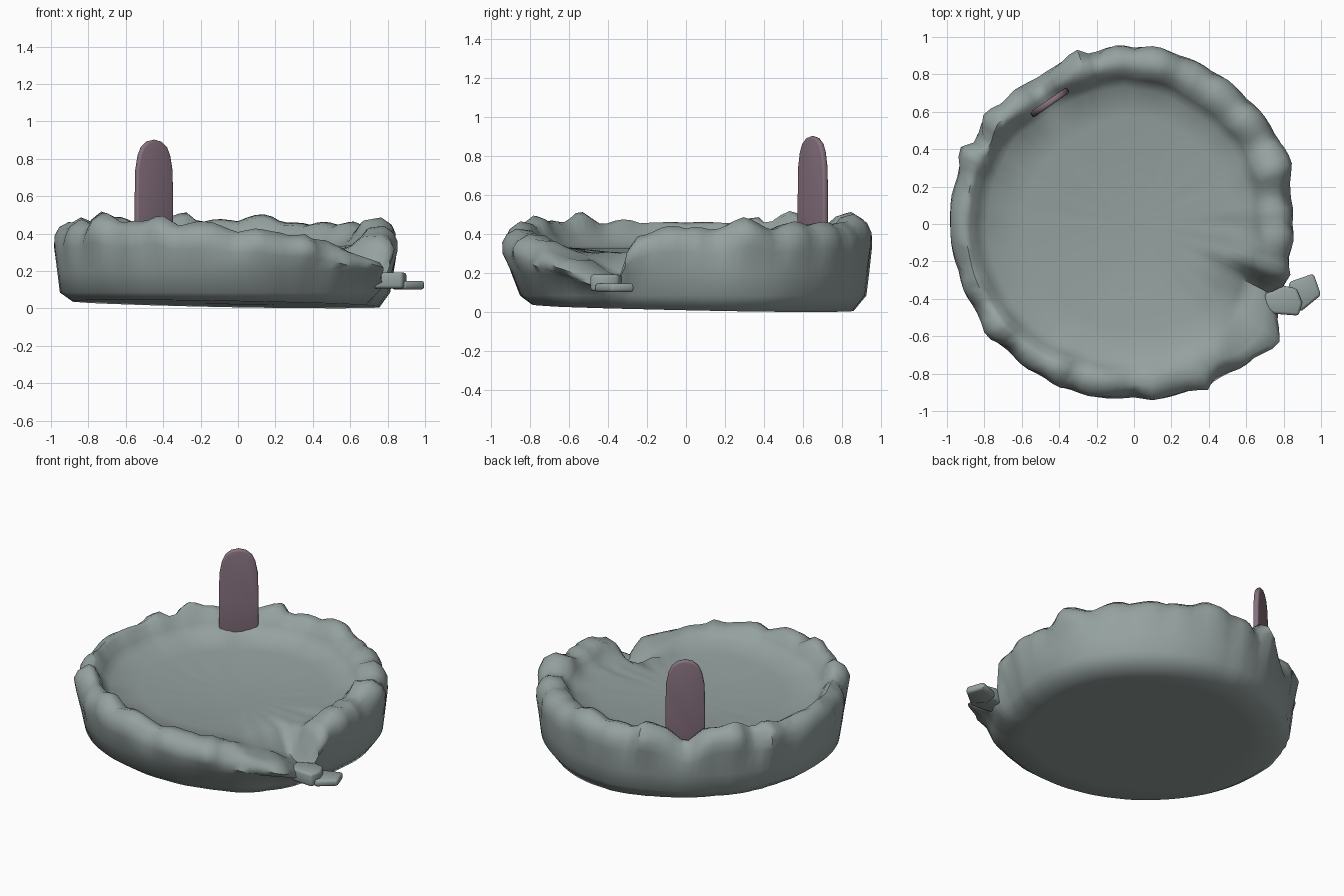
import bpy, bmesh, math
from mathutils import Vector, noise

if "Cube" in bpy.data.objects:
    bpy.data.objects.remove(bpy.data.objects["Cube"])


def material(name, rgb):
    m = bpy.data.materials.new(name)
    m.diffuse_color = (*rgb, 1)
    m.use_nodes = True
    m.node_tree.nodes["Principled BSDF"].inputs["Base Color"].default_value = m.diffuse_color
    return m


STONE = material("stone", (0.30, 0.36, 0.35))
SLAB = material("slab", (0.24, 0.165, 0.21))


def finish(bm, name, mat, angle):
    bmesh.ops.recalc_face_normals(bm, faces=bm.faces)
    me = bpy.data.meshes.new(name)
    bm.to_mesh(me)
    bm.free()
    ob = bpy.data.objects.new(name, me)
    bpy.context.collection.objects.link(ob)
    me.materials.append(mat)
    bpy.context.view_layer.objects.active = ob
    ob.select_set(True)
    bpy.ops.object.shade_smooth_by_angle(angle=math.radians(angle))
    ob.select_set(False)
    return ob


# Rim outline: angle, outer radius, crest height
RIM = [(0, .855, .44), (9, .83, .42), (21, .90, .48), (31, .90, .43), (44, .90, .46),
       (52, .907, .45), (60, .92, .46), (71, .925, .45), (79, .95, .50), (95, .955, .47),
       (104, .935, .47), (108, .98, .51), (116, .935, .48), (126, .93, .39), (134, .965, .49),
       (144, .99, .51), (152, .93, .46), (156, 1.01, .48), (169, .97, .45), (180, 1.0, .47),
       (190, .97, .45), (197, .975, .47), (210, .965, .46), (217, .987, .51), (224, .953, .47),
       (234, .957, .46), (241, .955, .50), (248, .958, .45), (260, .94, .46), (270, .925, .42),
       (276, .955, .43), (284, .93, .40), (294, .967, .39), (302, .91, .36), (310, .975, .32),
       (320, 1.01, .27), (328, .90, .20), (334, .80, .17), (341, .88, .38), (350, .85, .43)]


def rim(deg):
    keys = RIM + [(360,) + RIM[0][1:]]
    for a, b in zip(keys, keys[1:]):
        if a[0] <= deg <= b[0]:
            t = (deg - a[0]) / (b[0] - a[0])
            t = t * .5 + t * t * (3 - 2 * t) * .5
            return a[1] + (b[1] - a[1]) * t, a[2] + (b[2] - a[2]) * t


def spread(deg, step, f):
    """Average of f(rim) over five neighbouring directions."""
    return sum(f(rim((deg + k * step) % 360)) for k in range(-2, 3)) / 5


def column(deg):
    """One radial section of the basin, from underside to inner floor."""
    a = math.radians(deg)
    d = Vector((math.cos(a), math.sin(a), 0))
    up = Vector((0, 0, 1))
    r, h = rim(deg)
    # boulders: shallow scallops around the rim
    lump = abs(math.sin(a * 12 + noise.noise(d * 2) * 2)) - .6
    n = noise.noise(d * 4) * .02
    soft = spread(deg, 7, lambda p: p[0])
    # the wall leans in most at the front
    base = d * soft * (.97 - .07 * max(0, math.cos(a - math.radians(290))))
    pts = []
    for f in (.35, .75, .93):                       # underside
        p = base * f
        p.z = max(0, .023 - .018 * p.x - .02 * p.y)
        pts.append(p)
    pts.append(base + up * min(.085, h * .4))
    pts.append(base.lerp(d * soft, .5) + up * min(.2, h * .6))   # outer wall
    pts.append(d * (r * .4 + soft * .6 + lump * .01) + up * h * .7)
    pts.append(d * (r * .995 + lump * .025) + up * h * .83)
    pts.append(d * (r * .97 + lump * .025) + up * h * .93)
    pts.append(d * (r * .6 + soft * .4) * .92 + up * (h + lump * .02))   # crest
    foot = .795 - .04 * d.x
    low = min(.345, spread(deg, 2, lambda p: min(.355, p[1])) - .01, h - .005)
    wide = spread(deg, 13, lambda p: min(.345, p[1]))
    pts.append(d * (soft * (foot + .06) + n) + up * (h * .88 + low * .12 + lump * .02))
    pts.append(d * (soft * (foot + .02) + n) + up * (h * .4 + low * .6))
    pts.append(d * (soft * (foot - .035) + n) + up * (low * .8 + wide * .2 - .005))   # floor
    pts.append(d * soft * .6 + up * (wide * .5 + .155))
    pts.append(d * soft * .4 + up * (.305 + n * .2))
    pts.append(d * soft * .18 + up * .297)
    return pts


# Rocky basin
SEG = 120
bm = bmesh.new()
cols = [[bm.verts.new(p) for p in column(i * 360 / SEG)] for i in range(SEG)]
bottom = bm.verts.new((0, 0, .022))
floor = bm.verts.new((0, 0, .293))
for i in range(SEG):
    a, b = cols[i], cols[(i + 1) % SEG]
    for j in range(len(a) - 1):
        bm.faces.new((a[j], b[j], b[j + 1], a[j + 1]))
    bm.faces.new((bottom, b[0], a[0]))
    bm.faces.new((floor, a[-1], b[-1]))
finish(bm, "rocky_basin", STONE, 60)


def prism(name, outline, to_world, depth, bevel, mat, segs=2):
    bm = bmesh.new()
    rows = [[bm.verts.new(to_world(u, v, w)) for u, v in outline] for w in (-depth / 2, depth / 2)]
    bm.faces.new(rows[0])
    bm.faces.new(rows[1])
    k = len(outline)
    for i in range(k):
        j = (i + 1) % k
        bm.faces.new((rows[0][i], rows[0][j], rows[1][j], rows[1][i]))
    bmesh.ops.recalc_face_normals(bm, faces=bm.faces)
    rims = [e for e in bm.edges if e.calc_face_angle(0) > .9]
    bmesh.ops.bevel(bm, geom=rims, offset=bevel, segments=segs, profile=.5, affect='EDGES')
    return finish(bm, name, mat, 45)


# Upright slab with a domed top, standing against the inside of the rim
half = [(.118, .32), (.120, .55), (.116, .74), (.100, .82), (.080, .863), (.045, .892)]
outline = half + [(0, .902)] + [(-u, v) for u, v in reversed(half)]
turn = math.radians(35)
side = Vector((math.cos(turn), math.sin(turn), 0))
normal = Vector((-math.sin(turn), math.cos(turn), 0))
prism("upright_slab", outline,
      lambda u, v, w: Vector((-.45, .65, v)) + side * u + normal * w, .034, .012, SLAB, 3)

# Flat stones forming the spout
for name, z, depth, pts in (
        ("spout_stone", .15, .085, [(.70, -.37), (.74, -.36), (.80, -.33), (.87, -.345),
                                    (.90, -.42), (.88, -.49), (.75, -.48), (.70, -.46)]),
        ("spout_tip", .125, .045, [(.83, -.31), (.96, -.265), (1.0, -.38), (.89, -.47), (.82, -.40)])):
    prism(name, pts, lambda u, v, w, z=z: Vector((u, v, z + w)), depth, .015, STONE)
